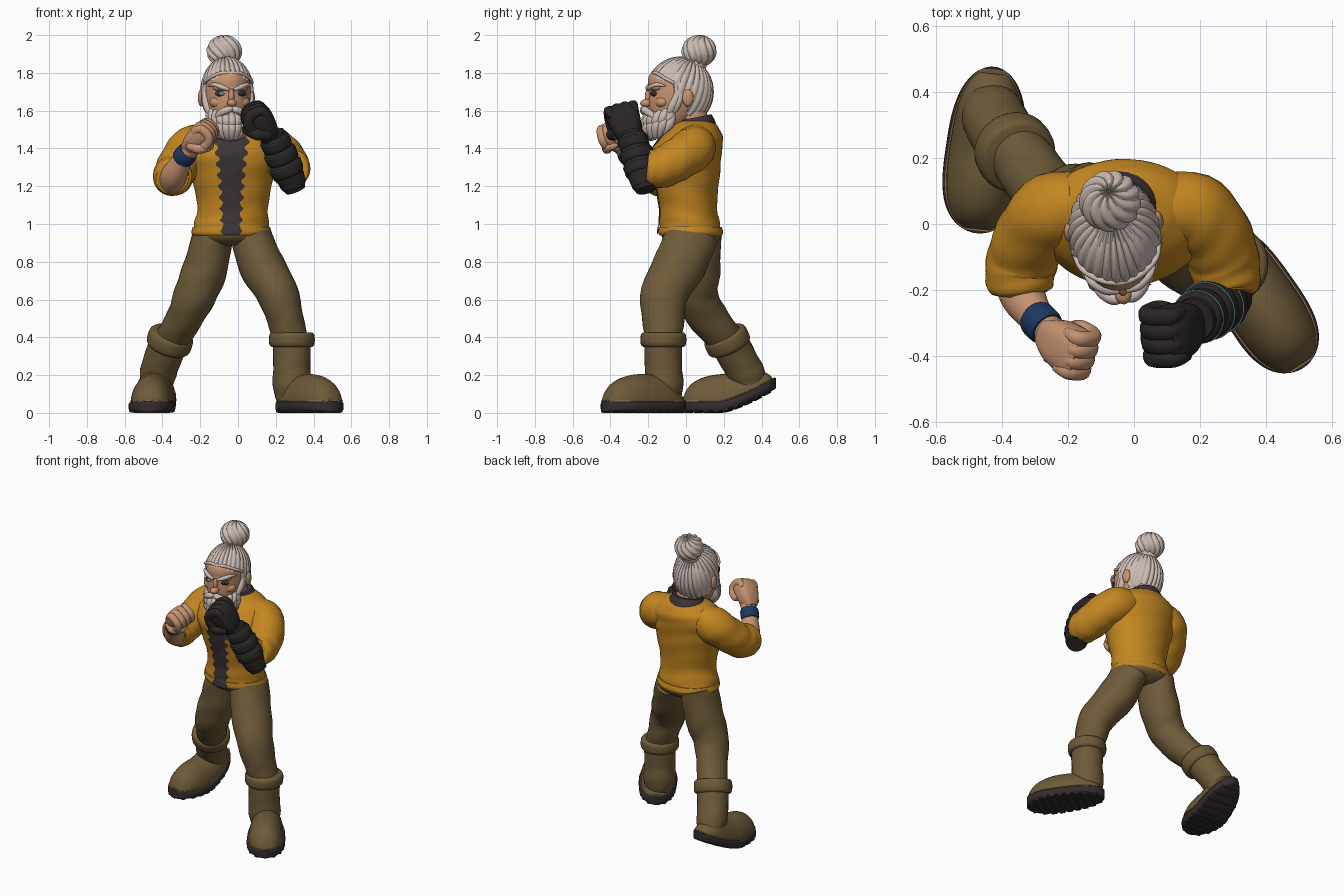
import bpy, bmesh, math
from mathutils import Vector, Matrix
from mathutils.bvhtree import BVHTree

default_cube = bpy.data.objects.get("Cube")
if default_cube:
    bpy.data.objects.remove(default_cube, do_unlink=True)


def material(name, *rgb):
    mat = bpy.data.materials.new(name)
    mat.use_nodes = True
    mat.diffuse_color = (*rgb, 1)
    mat.node_tree.nodes["Principled BSDF"].inputs["Base Color"].default_value = (*rgb, 1)
    return mat


mustard = material("mustard cloth", .55, .24, .015)
khaki = material("khaki", .155, .103, .04)
hair = material("silver hair", .6, .5, .45)
skin = material("skin", .57, .295, .165)
black = material("black leather", .024, .019, .019)
rubber = material("dark rubber", .035, .026, .026)
charcoal = material("charcoal cloth", .045, .035, .037)
blue = material("navy blue", .012, .04, .12)
teal = material("teal", .12, .32, .32)
tan = material("tan welt", .3, .17, .08)

X, Y, Z = Vector((1, 0, 0)), Vector((0, 1, 0)), Vector((0, 0, 1))
WORLD = Matrix()


def finish(name, bm, mat, frame=WORLD):
    bmesh.ops.transform(bm, matrix=frame, verts=bm.verts)
    bmesh.ops.recalc_face_normals(bm, faces=bm.faces)
    mesh = bpy.data.meshes.new(name)
    bm.to_mesh(mesh)
    bm.free()
    mesh.materials.append(mat)
    for face in mesh.polygons:
        face.use_smooth = True
    mesh.set_sharp_from_angle(angle=math.radians(50))
    obj = bpy.data.objects.new(name, mesh)
    bpy.context.scene.collection.objects.link(obj)
    return obj


def smooth_path(rings, steps):
    """Catmull-Rom through (x, y, z, radius u, radius v)."""
    keys = [Vector((*r, r[3]) if len(r) == 4 else r) for r in rings]
    path = []
    for i in range(len(keys) - 1):
        a, b, c, d = keys[max(i - 1, 0)], keys[i], keys[i + 1], keys[min(i + 2, len(keys) - 1)]
        for s in range(steps):
            t = s / steps
            path.append(b + (c - a) * (t / 2) + (a * 2 - b * 5 + c * 4 - d) * (t * t / 2)
                        + (b * 3 - a - c * 3 + d) * (t ** 3 / 2))
    return path + [keys[-1]]


def loft(name, rings, mat, sides=28, steps=5, flat=False, ref=Y, power=1, fold=0,
         warp=None, frame=WORLD):
    path = smooth_path(rings, steps)
    bm, loops = bmesh.new(), []
    for i, p in enumerate(path):
        tangent = (path[min(i + 1, len(path) - 1)] - path[max(i - 1, 0)]).xyz.normalized()
        u = X if flat else tangent.cross(ref).normalized()
        v = Y if flat else tangent.cross(u)
        loop = []
        for k in range(sides):
            angle = math.tau * k / sides
            c, s = math.cos(angle), math.sin(angle)
            crease = 1 + fold * math.sin(i * 1.3 + 2 * math.sin(angle * 2))
            co = p.xyz + (u * math.copysign(abs(c) ** power, c) * p[3]
                          + v * math.copysign(abs(s) ** power, s) * p[4]) * crease
            loop.append(bm.verts.new(warp(co) if warp else co))
        loops.append(loop)
    for low, high in zip(loops, loops[1:]):
        for k in range(sides):
            n = (k + 1) % sides
            bm.faces.new((low[k], low[n], high[n], high[k]))
    bm.faces.new(loops[0])
    bm.faces.new(loops[-1])
    return finish(name, bm, mat, frame)


def band(name, a, b, radius, mat, **options):
    a, b = Vector(a), Vector(b)
    rings = [(*a.lerp(b, t), radius * s) for t, s in ((0, .9), (.2, 1), (.8, 1), (1, .9))]
    return loft(name, rings, mat, steps=3, **options)


def blob(name, center, size, mat, frame=WORLD, tilt=0, grooves=0, depth=.04, twist=0, cut=None):
    bm = bmesh.new()
    bmesh.ops.create_uvsphere(bm, u_segments=144 if grooves else 24, v_segments=48 if grooves else 16, radius=1)
    for vert in bm.verts:
        if grooves:
            angle = math.atan2(vert.co.y, vert.co.x) + twist * vert.co.z
            vert.co *= 1 - depth + depth * 1.3 * abs(math.sin(angle * grooves / 2))
    place = Matrix.Translation(center) @ Matrix.Diagonal((*size, 1)) @ Matrix.Rotation(tilt, 4, "X")
    bmesh.ops.transform(bm, matrix=place, verts=bm.verts)
    if cut:
        doomed = [f for f in bm.faces if cut(f.calc_center_median())]
        bmesh.ops.delete(bm, geom=doomed, context="FACES")
    return finish(name, bm, mat, frame)


# Trousers
loft("trouser_seat", [(-.03, .03, .885, .08, .1), (-.03, .03, .91, .18, .14), (-.03, .03, .94, .2, .16),
                      (-.03, .03, .98, .19, .15)], khaki, flat=True)
loft("left_trouser_leg", [(.065, .035, .95, .105, .14), (.12, -.03, .79, .12, .14), (.21, -.115, .63, .11, .125),
                          (.255, -.12, .48, .095, .11), (.285, -.12, .37, .092)], khaki, fold=.018)
loft("right_trouser_leg", [(-.13, .045, .95, .105, .14), (-.175, .05, .76, .118, .132), (-.23, .055, .62, .112, .115),
                           (-.285, .12, .5, .095, .105), (-.355, .22, .38, .092)], khaki, fold=.018)


def sole_width(y):
    u = min(abs((y + .117) / .253), 1)
    return max(.12 * (1 - .35 * (y + .117)) * math.sqrt(1 - u ** 3), .008)


# Boots: toe points along local -y, heel can lift
def boot(side, ankle, turn, lift, shaft, cuff):
    frame = Matrix.Translation(ankle) @ Matrix.Rotation(math.radians(turn), 4, "Z")

    def bend(co):
        rise = lift * max(0, (co.y + .15) / .28) ** 1.3
        return Vector((co.x, co.y, max(co.z, 0) + rise))

    upper = [(.115, .025), (.1, .05), (.06, .09), (0, .14), (-.1, .155), (-.2, .15),
             (-.28, .125), (-.33, .085), (-.357, .03)]
    loft(side + "_boot_upper", [(0, y, .05, sole_width(y) * .91, h) for y, h in upper], khaki, ref=Z,
         warp=lambda co: bend(Vector((co.x, co.y, max(co.z, .03)))), frame=frame)
    outline = [math.cos(math.pi * i / 14) for i in range(15)]
    for part, reach, spread, z, thick, mat in (("sole", .253, 1, .034, .028, rubber),
                                               ("welt", .246, .95, .063, .004, tan)):
        loft(f"{side}_boot_{part}", [(0, y, z, sole_width(y) * spread, thick)
                                     for y in (reach * t - .117 for t in outline)],
             mat, ref=Z, power=.4, warp=bend, frame=frame, steps=3)
    for i in range(9):
        start, end = .105 - i * .052, .072 - i * .052
        width = min(sole_width(start), sole_width(end)) * .98
        loft(f"{side}_tread_{i}", [(0, start, .02, width, .02), (0, end, .02, width, .02)], rubber,
             ref=Z, power=.3, steps=2, warp=bend, frame=frame)
    loft(side + "_boot_shaft", shaft, khaki, fold=.01)
    band(side + "_boot_cuff", *cuff, .12, khaki)


boot("left", (.31, -.125, 0), 33, 0, [(.287, -.115, .07, .085), (.285, -.115, .15, .102), (.285, -.12, .25, .098),
                                      (.285, -.12, .38, .102)],
     ((.285, -.12, .35), (.285, -.12, .425)))
boot("right", (-.437, .34, 0), -6, .12, [(-.437, .355, .12, .08), (-.425, .325, .2, .096), (-.405, .285, .27, .098),
                                         (-.36, .22, .39, .102)],
     ((-.373, .235, .345), (-.348, .2, .42)))

# Jacket body, hem, collar
torso = loft("jacket_body", [(-.035, .025, .945, .205, .165), (-.035, .02, 1, .198, .16),
                             (-.027, .012, 1.1, .187, .152), (-.03, .004, 1.25, .22, .174), (-.03, 0, 1.37, .255, .188),
                             (-.035, .03, 1.46, .24, .165), (-.04, .045, 1.52, .17, .12),
                             (-.045, .05, 1.55, .1, .08)], mustard, sides=56, flat=True, fold=.01)
loft("jacket_hem", [(-.035, .025, .94, .205, .165), (-.035, .025, .955, .212, .172),
                    (-.035, .022, .985, .205, .167)], mustard, sides=48, flat=True)
loft("jacket_collar", [(-.045, .045, 1.5, .125, .115), (-.045, .045, 1.53, .118, .105),
                       (-.045, .045, 1.56, .1, .09)], charcoal, flat=True,
     warp=lambda co: co + Z * (co.y - .03) * .2)

# Jagged front panel laid over the jacket
tree = BVHTree.FromPolygons([v.co for v in torso.data.vertices], [tuple(p.vertices) for p in torso.data.polygons])
panel, rows, columns = bmesh.new(), 56, 10
grid = []
for r in range(rows + 1):
    t = r / rows
    half = .038 + .045 * t * t + .024 * abs(math.sin(r * .55)) * (1 if r % 6 < 3 else .5)
    row = []
    for c in range(columns + 1):
        x, z = -.035 + half * (2 * c / columns - 1), .942 + .565 * t
        hit = tree.ray_cast(Vector((x, -1, z)), Y)[0]
        front = hit.y if hit else -.14
        row.append(panel.verts.new((x, front - (.013 if t < .08 else .006), z)))
    grid.append(row)
for low, high in zip(grid, grid[1:]):
    for c in range(columns):
        panel.faces.new((low[c], low[c + 1], high[c + 1], high[c]))
finish("front_panel", panel, charcoal)

# Sleeves
loft("right_sleeve", [(-.15, .05, 1.43, .1), (-.24, .04, 1.405, .118), (-.305, -.03, 1.33, .112),
                      (-.338, -.11, 1.265, .108), (-.347, -.18, 1.25, .102), (-.347, -.205, 1.245, .086)],
     mustard, ref=Z, fold=.018)
loft("left_sleeve", [(.08, .05, 1.43, .1), (.175, .04, 1.4, .118), (.24, -.03, 1.35, .114),
                     (.27, -.11, 1.305, .109), (.282, -.18, 1.29, .101), (.283, -.205, 1.29, .085)],
     mustard, ref=Z, fold=.018)

# Forearms, wristband and bracer
loft("right_forearm", [(-.355, -.15, 1.22, .07), (-.335, -.22, 1.265, .068), (-.28, -.3, 1.36, .048),
                       (-.22, -.35, 1.43, .05)], skin)
band("wristband", (-.3, -.28, 1.34), (-.262, -.318, 1.385), .058, blue)
elbow, wrist = Vector((.305, -.21, 1.18)), Vector((.18, -.29, 1.48))
loft("left_forearm", [(*elbow, .055), (*elbow.lerp(wrist, .3), .078), (*wrist, .065)], black)
for i in range(4):
    start, end = elbow.lerp(wrist, .06 + i * .22), elbow.lerp(wrist, .28 + i * .22)
    size = (.07, .087, .087, .08)[i]
    band(f"bracer_plate_{i}", start, end, size, black)
    if i:
        band(f"bracer_trim_{i}", start.lerp(end, .7), start.lerp(end, .75), size + .003, teal)


# Fists: local z follows the forearm, fingers curl toward local -y
def fist(side, center, forearm, palm_sign, mat, scale):
    d = Vector(forearm).normalized()
    row = (-Y + d * d.y).normalized()
    curl = d.cross(row) * palm_sign
    frame = Matrix((row, -curl, d)).transposed().to_4x4()
    frame = Matrix.Translation(center) @ frame @ Matrix.Scale(scale, 4)
    loft(side + "_palm", [(0, .005, -.1, .045, .04), (0, .005, -.04, .07, .055), (0, 0, .03, .078, .06),
                          (0, -.01, .072, .07, .045)], mat, power=.7, frame=frame)
    for i in range(4):
        x = -.057 + i * .038
        top = .07 - abs(i - 1.5) * .004
        loft(f"{side}_finger_{i}", [(x, .035, .02, .018), (x, .02, top, .024), (x, -.035, top, .025),
                                    (x, -.06, .03, .025), (x, -.05, -.015, .024), (x, -.02, -.02, .018)],
             mat, sides=14, ref=X, power=.85, frame=frame)
    loft(side + "_thumb", [(.055, .01, -.06, .024), (.07, -.04, -.03, .027), (.045, -.074, 0, .023),
                           (.005, -.08, .005, .019), (-.012, -.077, .005, .006)], mat, sides=14, ref=Z, frame=frame)


fist("right", (-.205, -.37, 1.465), (.55, -.4, .65), 1, skin, .97)
fist("left", (.125, -.325, 1.54), (-.4, -.25, .85), -1, black, 1.13)

# Head, turned a little to its left
head = Matrix.Translation((-.06, -.02, 1.68)) @ Matrix.Rotation(math.radians(8), 4, "Z")
loft("neck", [(-.045, .05, 1.5, .08), (-.05, .02, 1.62, .08)], skin)
loft("face", [(0, -.06, -.2, .04, .06), (0, -.06, -.14, .09, .1), (0, -.03, -.06, .117, .15),
              (0, -.02, .02, .125, .16), (0, -.025, .09, .115, .157), (0, -.02, .13, .09, .133),
              (0, 0, .16, .05, .07)], skin, flat=True, frame=head)
blob("nose", (0, -.19, -.04), (.026, .035, .022), skin, head)
blob("nose_bridge", (0, -.176, -.005), (.016, .024, .042), skin, head)
blob("brow_ridge", (0, -.145, .04), (.095, .037, .022), skin, head)
blob("hair_cap", (0, -.012, .02), (.139, .178, .185), hair, head, tilt=math.radians(-22), grooves=28,
     cut=lambda p: p.z < -.105 or (p.y < .01 and p.z < -.02) or (p.y < -.06 and p.z < .122 - .4 * abs(p.x)))
loft("hairline", [(-.128, -.06, .065, .008), (-.11, -.105, .09, .009), (-.055, -.145, .118, .01),
                  (0, -.158, .118, .009), (.055, -.145, .118, .01), (.11, -.105, .09, .009),
                  (.128, -.06, .065, .008)], hair, sides=12, ref=Z, frame=head)
blob("hair_bun", (0, .09, .235), (.092, .091, .084), hair, head, tilt=math.radians(-20),
     grooves=11, depth=.09, twist=.7)
band("bun_tie", (0, .065, .15), (0, .075, .19), .06, hair, frame=head)
blob("beard_core", (0, -.11, -.13), (.088, .085, .08), hair, head)

for side, sign in (("left", 1), ("right", -1)):
    blob(side + "_cheek", (sign * .058, -.115, -.035), (.05, .04, .035), skin, head)
    blob(side + "_ear", (sign * .134, .012, -.012), (.018, .03, .046), skin, head)
    blob(side + "_eye_socket", (sign * .052, -.158, .011), (.032, .014, .016), charcoal, head)
    blob(side + "_eye", (sign * .05, -.168, .01), (.016, .01, .01), teal if sign < 0 else rubber, head)
    loft(side + "_eyebrow", [(sign * .014, -.184, .03, .008), (sign * .05, -.176, .045, .013),
                             (sign * .09, -.145, .058, .011), (sign * .112, -.1, .05, .003)],
         hair, sides=12, ref=Z, frame=head)
    loft(side + "_moustache", [(0, -.2, -.07, .014), (sign * .03, -.203, -.078, .02),
                               (sign * .065, -.175, -.1, .018), (sign * .085, -.15, -.135, .004)],
         hair, sides=12, ref=Z, frame=head)
    for i in range(2):
        loft(f"{side}_sideburn_{i}", [(sign * .12, -.06 + i * .025, .075, .01), (sign * .122, -.045 + i * .02, .01, .017),
                                      (sign * .112, -.07 + i * .02, -.06, .022), (sign * .085, -.1, -.13, .008)],
             hair, sides=12, frame=head)

# Beard locks fan around the jaw, and sweep down to the chin
for layer in range(2):
    for i in range(11):
        angle = math.radians(-85 + 17 * i)
        s, c = math.sin(angle), math.cos(angle)
        drop = layer * .035
        loft(f"beard_lock_{layer}_{i}", [(.1 * s, -.05 - .12 * c, -.06 - .035 * c - drop, .014),
                                         (.098 * s, -.07 - .125 * c, -.11 - .02 * c - drop, .026),
                                         (.07 * s, -.1 - .08 * c, -.165 - .015 * c - drop, .02),
                                         (.05 * s, -.12 - .045 * c, -.185 - .02 * c - drop, .004)],
             hair, sides=12, frame=head)
